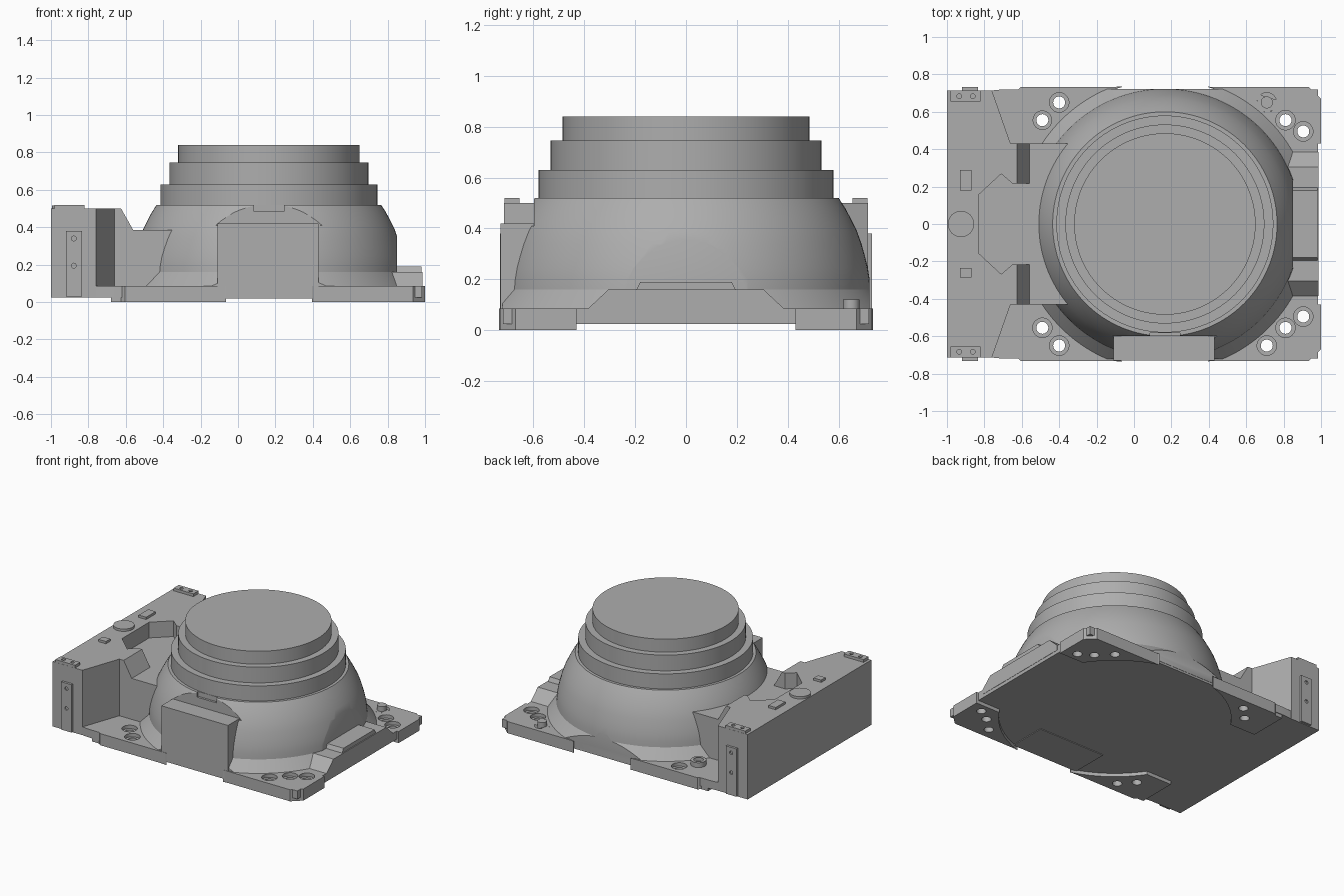
import bpy, bmesh
from math import sin, cos, pi, acos, asin

CX = 0.165  # x of the round housing's axis

if "Cube" in bpy.data.objects:
    bpy.data.objects.remove(bpy.data.objects["Cube"])

grey = bpy.data.materials.new("metal_grey")
grey.use_nodes = True
grey.diffuse_color = (0.42, 0.42, 0.42, 1)
grey.node_tree.nodes["Principled BSDF"].inputs["Base Color"].default_value = (0.42, 0.42, 0.42, 1)


def finish(name, bm):
    bmesh.ops.recalc_face_normals(bm, faces=bm.faces)
    mesh = bpy.data.meshes.new(name)
    bm.to_mesh(mesh)
    bm.free()
    mesh.materials.append(grey)
    ob = bpy.data.objects.new(name, mesh)
    bpy.context.scene.collection.objects.link(ob)
    return ob


def prism(name, outline, z0, z1):
    """Plan outline extruded upward."""
    bm = bmesh.new()
    face = bm.faces.new([bm.verts.new((x, y, z0)) for x, y in outline])
    top = bmesh.ops.extrude_face_region(bm, geom=[face])["geom"]
    verts = [v for v in top if isinstance(v, bmesh.types.BMVert)]
    bmesh.ops.translate(bm, verts=verts, vec=(0, 0, z1 - z0))
    return finish(name, bm)


def side_prism(name, outline, axis, a, b):
    """Elevation outline (u, z) extruded along x or y."""
    bm = bmesh.new()
    place = (lambda u, z, d: (d, u, z)) if axis == "x" else (lambda u, z, d: (u, d, z))
    ends = [[bm.verts.new(place(u, z, d)) for u, z in outline] for d in (a, b)]
    for ring in ends:
        bm.faces.new(ring)
    n = len(outline)
    for i in range(n):
        j = (i + 1) % n
        bm.faces.new((ends[0][i], ends[0][j], ends[1][j], ends[1][i]))
    return finish(name, bm)


def box(name, x0, x1, y0, y1, z0, z1):
    return prism(name, [(x0, y0), (x1, y0), (x1, y1), (x0, y1)], z0, z1)


def disc(name, x, y, r, z0, z1, n=32):
    ring = [(x + r * cos(2 * pi * i / n), y + r * sin(2 * pi * i / n)) for i in range(n)]
    return prism(name, ring, z0, z1)


def lathe(name, profile, n=128):
    bm = bmesh.new()
    rings = [[bm.verts.new((CX + r * cos(2 * pi * i / n), r * sin(2 * pi * i / n), z))
              for i in range(n)] for r, z in profile]
    for a, b in zip(rings, rings[1:]):
        for i in range(n):
            j = (i + 1) % n
            bm.faces.new((a[i], a[j], b[j], b[i]))
    bm.faces.new(rings[0])
    bm.faces.new(rings[-1])
    return finish(name, bm)


def combine(ob, other, operation):
    """Apply a boolean and drop the helper."""
    mod = ob.modifiers.new(operation, "BOOLEAN")
    mod.operation, mod.solver, mod.object = operation, "EXACT", other
    bpy.context.view_layer.objects.active = ob
    bpy.ops.object.modifier_apply(modifier=mod.name)
    bpy.data.objects.remove(other)


def smooth(ob):
    bpy.ops.object.select_all(action="DESELECT")
    ob.select_set(True)
    bpy.context.view_layer.objects.active = ob
    bpy.ops.object.shade_smooth_by_angle(angle=0.5)


def mirrored(half):
    """Close an outline given on the +y side, ordered from -x."""
    return half + [(x, -y) for x, y in reversed(half)]


# Base plate with four raised-foot corner pads
base = prism("base_plate", mirrored([(-0.9, 0.7), (-0.7, 0.72), (0.985, 0.72)]), 0.025, 0.085)
PAD_R, PAD_Y, EDGE = 0.77, 0.43, 0.732
a0, a1 = acos(0.23 / PAD_R), asin(PAD_Y / PAD_R)
arc = [(PAD_R * cos(a0 + (a1 - a0) * i / 8), PAD_R * sin(a0 + (a1 - a0) * i / 8)) for i in range(9)]
for sx in (-1, 1):
    corner = [(0.835, PAD_Y), (0.835, 0.67), (0.77, EDGE), (0.23, EDGE)]
    if sx < 0:
        corner[0:2] = [(0.845, PAD_Y), (0.845, 0.715), (0.79, 0.715)]
    for sy in (-1, 1):
        pad = prism("pad", [(CX + sx * u, sy * v) for u, v in corner + arc], 0, 0.085)
        combine(base, pad, "UNION")

# Counterbored mounting holes
for x, y in [(0.71, 0.65), (0.81, 0.555), (0.905, 0.495), (-0.4, 0.65), (-0.49, 0.555)]:
    for sy in (-1, 1):
        combine(base, disc("bore", x, sy * y, 0.052, 0.06, 0.12), "DIFFERENCE")
        combine(base, disc("hole", x, sy * y, 0.032, -0.05, 0.12), "DIFFERENCE")
smooth(base)

# Domed housing with conical skirt, trimmed flat on its sides
housing = lathe("domed_housing", [(0.785, 0.04), (0.785, 0.085), (0.725, 0.16), (0.722, 0.2),
                                  (0.715, 0.245), (0.704, 0.29), (0.69, 0.34), (0.672, 0.39),
                                  (0.65, 0.435), (0.626, 0.48), (0.6, 0.52)])
combine(housing, box("trim", -0.8, 0.85, -0.722, 0.722, 0, 1), "INTERSECT")
combine(housing, box("front_flat", -0.13, 0.46, -0.9, -0.598, 0.41, 1), "DIFFERENCE")
combine(housing, box("front_notch", 0.085, 0.245, -0.9, -0.582, 0.485, 1), "DIFFERENCE")
smooth(housing)

# Stepped rings on top of the dome
for name, r, z0, z1 in [("lower_ring", 0.58, 0.5, 0.63), ("middle_ring", 0.532, 0.62, 0.745),
                        ("upper_ring", 0.485, 0.74, 0.84)]:
    smooth(lathe(name, [(r, z0), (r, z1)]))

# Front connector box
box("front_box", -0.11, 0.43, -0.73, -0.45, 0.02, 0.42)

# Ridge and raised pad on the +x side
side_prism("side_ridge", [(-0.385, 0.05), (-0.385, 0.085), (-0.305, 0.16), (0.305, 0.16),
                          (0.385, 0.085), (0.385, 0.05)], "x", 0.7, 0.987)
side_prism("side_pad", [(-0.2, 0.15), (-0.18, 0.19), (0.18, 0.19), (0.2, 0.15)], "x", 0.8, 0.98)

# Tall block with a lower shelf reaching into the dome
block = prism("end_block", mirrored([(-1, 0.715), (-0.76, 0.715), (-0.66, 0.43), (-0.3, 0.43)]),
              0.025, 0.385)
upper = prism("upper", mirrored([(-1, 0.715), (-0.76, 0.715), (-0.66, 0.43), (-0.625, 0.43),
                                 (-0.625, 0.217), (-0.65, 0.217), (-0.71, 0.268),
                                 (-0.83, 0.157)]), 0.385, 0.5)
combine(block, upper, "UNION")
for y0, y1 in ((0.217, 0.43), (-0.43, -0.217)):
    wedge = side_prism("wedge", [(-0.625, 0.385), (-0.56, 0.385), (-0.625, 0.5)], "y", y0, y1)
    combine(block, wedge, "UNION")

# Small fittings on top of the block
disc("round_cap", -0.925, 0, 0.07, 0.49, 0.517, 48)
box("long_cap", -0.93, -0.87, 0.18, 0.29, 0.49, 0.517)
box("short_cap", -0.93, -0.87, -0.285, -0.235, 0.49, 0.517)

# Bolted clips at both ends of the block
for sy, end in ((-1, "front"), (1, "back")):
    clip = box(end + "_top_clip", -0.98, -0.82, *sorted((sy * 0.655, sy * 0.714)), 0.49, 0.52)
    for x in (-0.935, -0.862):
        combine(clip, disc("hole", x, sy * 0.683, 0.013, 0.505, 0.55, 16), "DIFFERENCE")
    strip = box(end + "_end_strip", -0.92, -0.835, *sorted((sy * 0.7, sy * 0.732)), 0.03, 0.38)
    for z in (0.195, 0.34):
        ring = [(-0.878 + 0.013 * cos(i * pi / 8), z + 0.013 * sin(i * pi / 8)) for i in range(16)]
        combine(strip, side_prism("hole", ring, "y", sy * 0.722, sy * 0.76), "DIFFERENCE")
